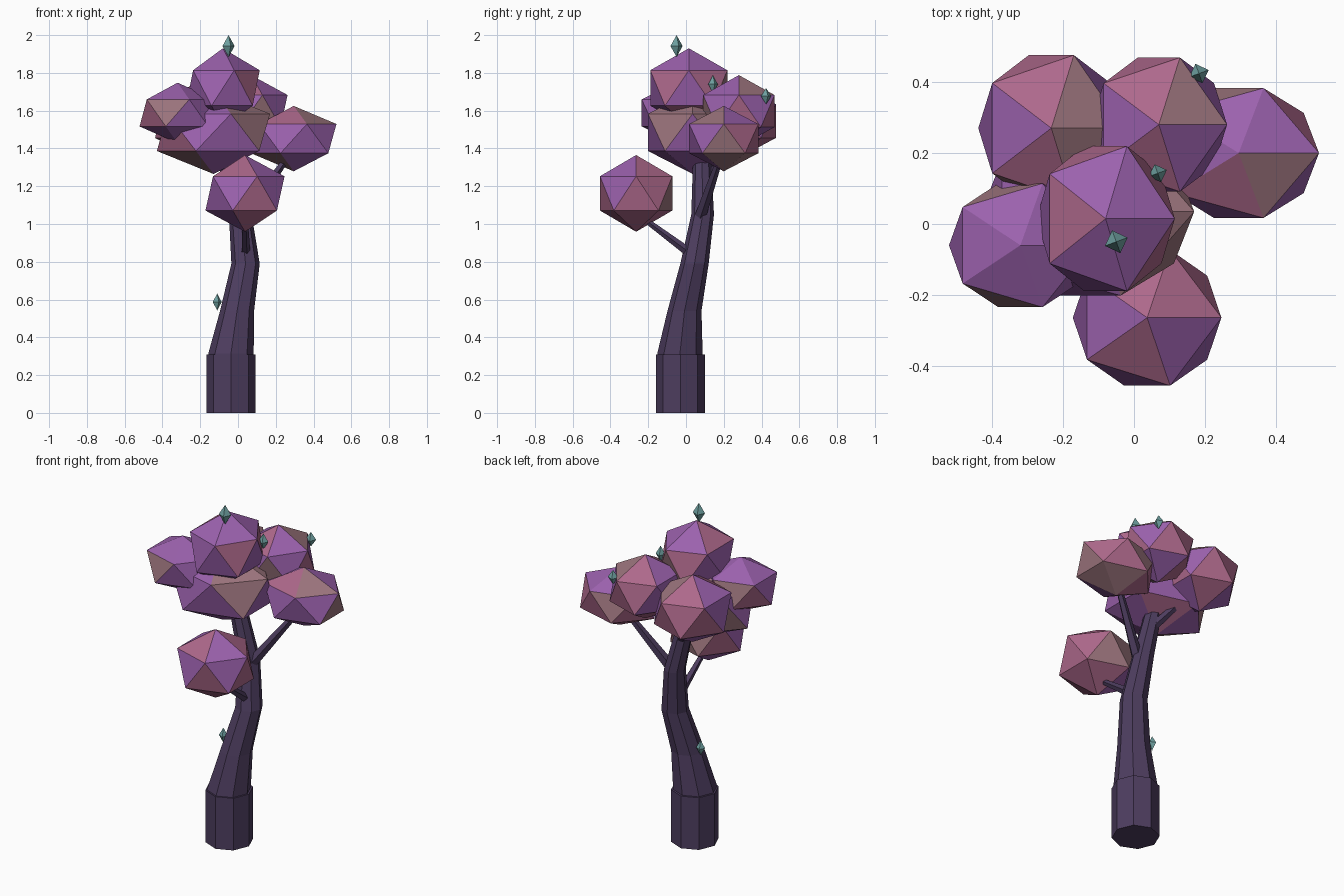
import bpy, bmesh, math, random
from mathutils import Vector

if "Cube" in bpy.data.objects:
    bpy.data.objects.remove(bpy.data.objects["Cube"])

random.seed(4)

def material(name, rgb):
    m = bpy.data.materials.new(name)
    m.diffuse_color = (*rgb, 1)
    m.use_nodes = True
    m.node_tree.nodes["Principled BSDF"].inputs["Base Color"].default_value = m.diffuse_color
    return m

BARK = material("bark", (0.075, 0.047, 0.115))
TEAL = material("teal_crystal", (0.16, 0.36, 0.36))
LEAVES = [material("leaf_purple", (0.33, 0.12, 0.42)),
          material("leaf_pink", (0.42, 0.14, 0.26)),
          material("leaf_mauve", (0.34, 0.18, 0.21))]

def finish(bm, name, mats):
    bmesh.ops.recalc_face_normals(bm, faces=bm.faces)
    me = bpy.data.meshes.new(name)
    bm.to_mesh(me)
    bm.free()
    for m in mats:
        me.materials.append(m)
    ob = bpy.data.objects.new(name, me)
    bpy.context.collection.objects.link(ob)
    return ob

def tube(name, path, sides, flat=False):
    """Loft polygon rings along (x, y, z, radius) points."""
    bm = bmesh.new()
    pts = [Vector(p[:3]) for p in path]
    rings = []
    for i, p in enumerate(path):
        d = pts[min(i + 1, len(pts) - 1)] - pts[max(i - 1, 0)]
        q = Vector((0, 0, 1)).rotation_difference(d)
        ring = []
        for k in range(sides):
            a = 2 * math.pi * k / sides
            v = Vector((math.cos(a), math.sin(a), 0)) * p[3]
            ring.append(bm.verts.new(pts[i] + (v if flat else q @ v)))
        rings.append(ring)
    for a, b in zip(rings, rings[1:]):
        for k in range(sides):
            n = (k + 1) % sides
            bm.faces.new((a[k], a[n], b[n], b[k]))
    bm.faces.new(rings[0])
    bm.faces.new(rings[-1])
    return finish(bm, name, [BARK])

# Trunk: stout foot and leaning stem
tube("trunk_base", [(-0.037, -0.03, 0, 0.13), (-0.037, -0.03, 0.31, 0.13)], 8, True)
tube("trunk", [(-0.037, -0.032, 0.2, 0.122), (-0.037, -0.032, 0.315, 0.12),
               (-0.005, -0.008, 0.54, 0.09), (0.04, 0.045, 0.79, 0.075),
               (0.012, 0.088, 1.05, 0.06), (-0.06, 0.085, 1.34, 0.048)], 8, True)

# Branches reaching the leaf clumps
tube("front_branch", [(0.04, 0.03, 0.84, 0.026), (0.037, -0.24, 1.04, 0.014)], 5)
tube("right_branch", [(0.04, 0.075, 1.04, 0.032), (0.28, 0.19, 1.38, 0.016)], 5)
tube("back_branch", [(-0.02, 0.09, 1.22, 0.028), (-0.2, 0.24, 1.46, 0.015)], 5)

# Leaf clumps: squashed icosahedra with mixed face colours (centre, radii)
CLUMPS = {
    "crown_clump": ((-0.08, 0.015, 1.72), (0.218, 0.24, 0.21)),
    "front_clump": ((0.037, -0.264, 1.162), (0.234, 0.225, 0.203)),
    "right_clump": ((0.295, 0.2, 1.452), (0.253, 0.215, 0.173)),
    "back_clump": ((0.07, 0.28, 1.598), (0.215, 0.222, 0.19)),
    "back_left_clump": ((-0.233, 0.27, 1.545), (0.23, 0.242, 0.2)),
    "left_clump": ((-0.32, -0.06, 1.588), (0.225, 0.205, 0.16)),
    "middle_clump": ((-0.13, 0.035, 1.485), (0.335, 0.278, 0.22)),
}
for name, (c, r) in CLUMPS.items():
    bm = bmesh.new()
    bmesh.ops.create_icosphere(bm, subdivisions=1, radius=1)
    for v in bm.verts:
        v.co = Vector(c) + Vector([a * b for a, b in zip(v.co, r)])
    for f in bm.faces:
        f.material_index = random.choice((0, 0, 1, 2))
    finish(bm, name, LEAVES)

# Crystals: tall octahedra
CRYSTALS = {"top_crystal": (-0.05, -0.05, 1.942, 0.034, 0.058),
            "upper_crystal": (0.067, 0.143, 1.74, 0.027, 0.048),
            "back_crystal": (0.183, 0.424, 1.677, 0.029, 0.043),
            "trunk_crystal": (-0.11, 0.02, 0.587, 0.025, 0.045)}
for name, (x, y, z, r, h) in CRYSTALS.items():
    bm = bmesh.new()
    ring = [bm.verts.new((x + r * math.cos(a), y + r * math.sin(a), z))
            for a in [0.35 + k * math.pi / 2 for k in range(4)]]
    for s in (-1, 1):
        tip = bm.verts.new((x, y, z + s * h))
        for k in range(4):
            bm.faces.new((ring[k], ring[(k + 1) % 4], tip))
    finish(bm, name, [TEAL])
